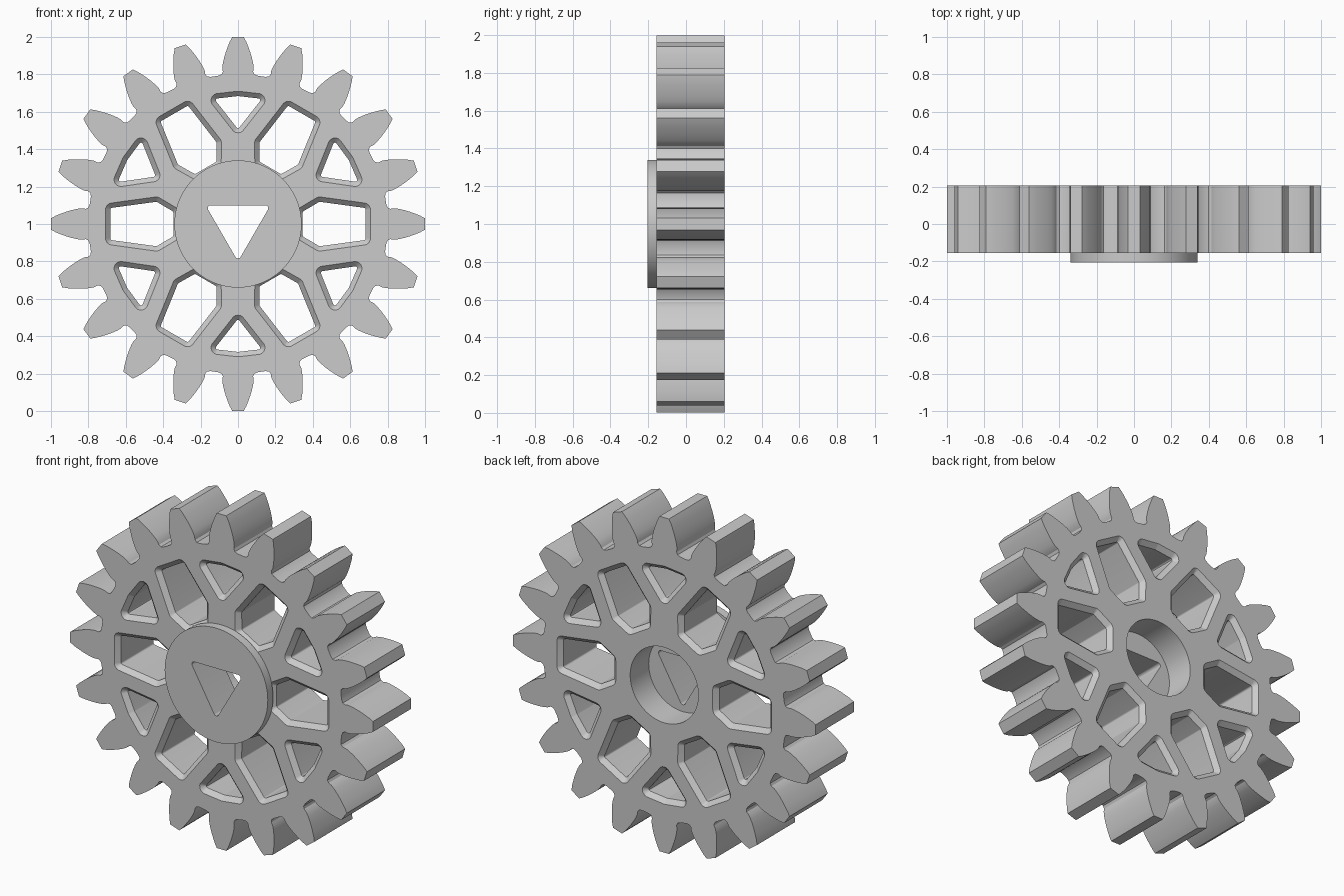
import bpy, bmesh, math
from mathutils import Vector

if "Cube" in bpy.data.objects:
    bpy.data.objects.remove(bpy.data.objects["Cube"], do_unlink=True)

FRONT, BACK, HUB_FRONT = -0.155, 0.205, -0.205
FLOOR = 0.03            # depth at which the rear bore stops
CHAMFER = 0.026

grey = bpy.data.materials.new("plain_grey")
grey.use_nodes = True
grey.diffuse_color = (0.6, 0.6, 0.6, 1)
grey.node_tree.nodes["Principled BSDF"].inputs["Base Color"].default_value = (0.6, 0.6, 0.6, 1)


def turn(points, angle):
    c, s = math.cos(angle), math.sin(angle)
    return [(x * c - z * s, x * s + z * c) for x, z in points]


def circle(radius, count=72):
    return [(radius * math.cos(math.tau * i / count), radius * math.sin(math.tau * i / count))
            for i in range(count)]


def rounded(points, radius, inset=0.0, steps=6):
    """Convex outline with rounded corners, shrunk by inset."""
    pts, out = [Vector(p) for p in points], []
    for i, p in enumerate(pts):
        a = (pts[i - 1] - p).normalized()
        b = (pts[(i + 1) % len(pts)] - p).normalized()
        half = a.angle(b) / 2
        centre = p + (a + b).normalized() * radius / math.sin(half)
        reach = radius / math.tan(half)
        start, end = p + a * reach - centre, p + b * reach - centre
        for k in range(steps + 1):
            out.append(tuple(centre + start.lerp(end, k / steps).normalized() * (radius - inset)))
    return out


def loft(bm, sections):
    """Closed solid through (y, outline) sections."""
    rings = [[bm.verts.new((x, y, z + 1)) for x, z in outline] for y, outline in sections]
    for low, high in zip(rings, rings[1:]):
        for i in range(len(low)):
            j = (i + 1) % len(low)
            bm.faces.new((low[i], low[j], high[j], high[i]))
    bm.faces.new(rings[0])
    bm.faces.new(rings[-1])


def solid(name, *parts):
    bm = bmesh.new()
    for sections in parts:
        loft(bm, sections)
    bmesh.ops.recalc_face_normals(bm, faces=bm.faces)
    mesh = bpy.data.meshes.new(name)
    bm.to_mesh(mesh)
    bm.free()
    mesh.materials.append(grey)
    obj = bpy.data.objects.new(name, mesh)
    bpy.context.collection.objects.link(obj)
    return obj


def select(obj):
    bpy.ops.object.select_all(action='DESELECT')
    obj.select_set(True)
    bpy.context.view_layer.objects.active = obj


def cut(obj, cutter):
    mod = obj.modifiers.new("cut", 'BOOLEAN')
    mod.operation, mod.solver, mod.object = 'DIFFERENCE', 'EXACT', cutter
    select(obj)
    bpy.ops.object.modifier_apply(modifier=mod.name)


# Toothed rim outline: one flank as (radius, half width), mirrored and repeated
flank = [(0.793, 0.105), (0.80, 0.088), (0.815, 0.081), (0.835, 0.084), (0.86, 0.081),
         (0.89, 0.074), (0.92, 0.065), (0.95, 0.054), (0.975, 0.044), (0.999, 0.031)]
tooth = [(r, -w) for r, w in flank] + [(r, w) for r, w in reversed(flank)]
TEETH = 20
rim = [p for i in range(TEETH) for p in turn(tooth, math.tau * i / TEETH)]
gear_body = solid("gear_body", [(FRONT, rim), (BACK, rim)])


# Lightening holes, chamfered on both faces
def window(points, radius, angle):
    wide = turn(rounded(points, radius), angle)
    narrow = turn(rounded(points, radius, CHAMFER), angle)
    return [(FRONT - 0.03, wide), (FRONT, wide), (FRONT + CHAMFER, narrow),
            (BACK - CHAMFER, narrow), (BACK, wide), (BACK + 0.03, wide)]


large = [(0.32, -0.081), (0.43, -0.146), (0.708, -0.108),
         (0.708, 0.108), (0.43, 0.146), (0.32, 0.081)]
small = [(0.465, 0), (0.69, -0.177), (0.71, 0), (0.69, 0.177)]
windows = []
for i in range(6):
    windows.append(window(large, 0.036, math.radians(60 * i)))
    windows.append(window(small, 0.036, math.radians(60 * i + 30)))
window_cutter = solid("window_cutter", *windows)

# Round rear bore and triangular shaft hole
bore = circle(0.225)
bore_cutter = solid("bore_cutter", [(FLOOR, bore), (BACK + 0.1, bore)])
triangle = rounded([(0.2 * math.cos(math.radians(a)), 0.2 * math.sin(math.radians(a)))
                    for a in (30, 150, 270)], 0.016)
shaft_cutter = solid("shaft_cutter", [(HUB_FRONT - 0.1, triangle), (FLOOR + 0.1, triangle)])

# Raised front hub
hub = circle(0.34, 96)
hub_disc = solid("hub_disc", [(HUB_FRONT, hub), (FRONT, hub)])

for cutter in (window_cutter, bore_cutter, shaft_cutter):
    cut(gear_body, cutter)
cut(hub_disc, shaft_cutter)
for cutter in (window_cutter, bore_cutter, shaft_cutter):
    bpy.data.objects.remove(cutter, do_unlink=True)

for obj in (gear_body, hub_disc):
    select(obj)
    bpy.ops.object.shade_smooth_by_angle(angle=math.radians(30))
